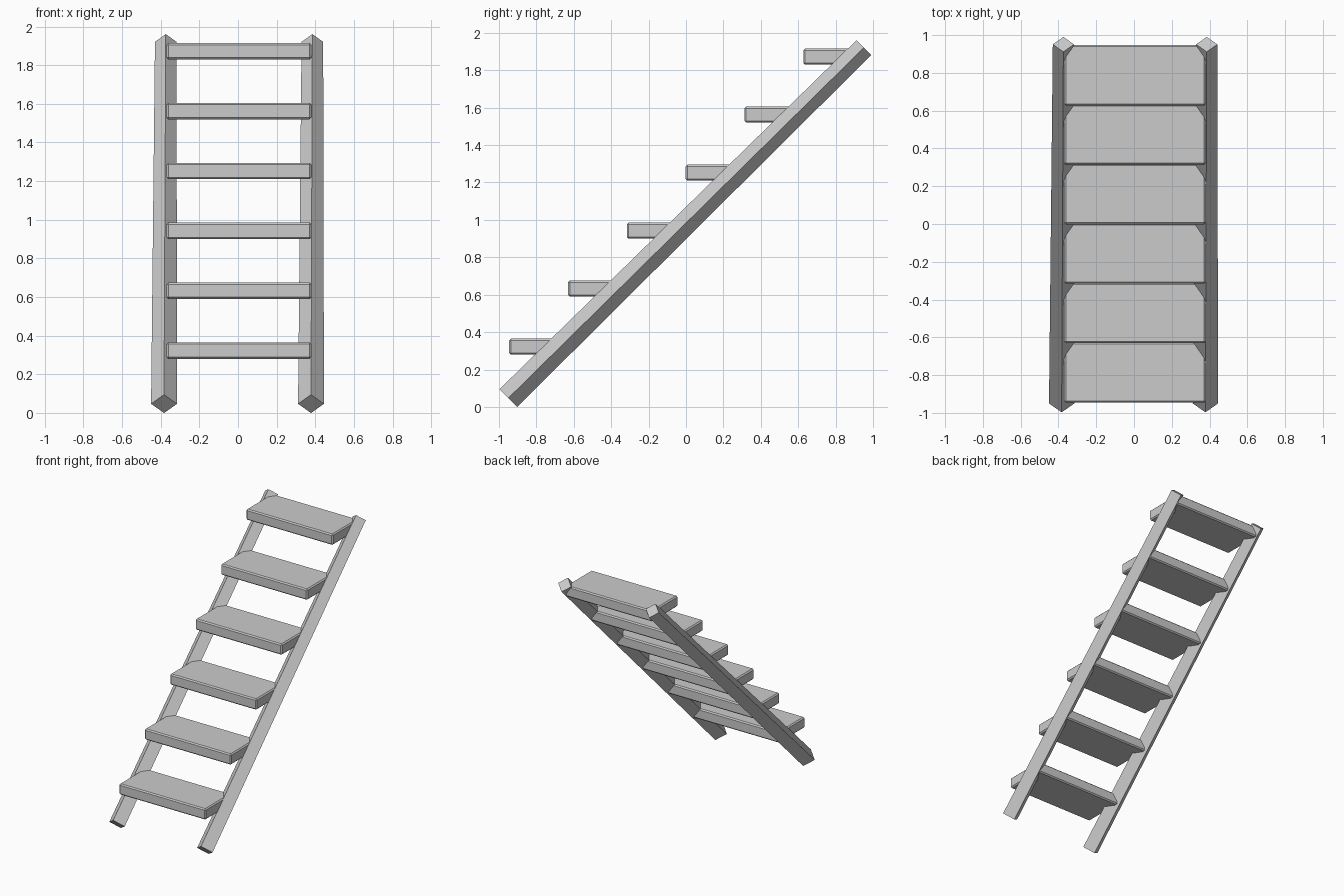
import bpy
import bmesh
from mathutils import Matrix, Vector

cube = bpy.data.objects.get("Cube")
if cube:
    bpy.data.objects.remove(cube, do_unlink=True)

grey = bpy.data.materials.new("light grey")
grey.use_nodes = True
grey.diffuse_color = (0.6, 0.6, 0.6, 1)
grey.node_tree.nodes["Principled BSDF"].inputs["Base Color"].default_value = (0.6, 0.6, 0.6, 1)


def make_object(name, bm):
    mesh = bpy.data.meshes.new(name)
    bm.to_mesh(mesh)
    bm.free()
    mesh.materials.append(grey)
    obj = bpy.data.objects.new(name, mesh)
    bpy.context.collection.objects.link(obj)
    return obj


def rail(name, bottom, top):
    """Square beam set on edge, tapering slightly towards the top."""
    bottom, top = Vector(bottom), Vector(top)
    axis = top - bottom
    turn = axis.normalized().to_track_quat("Z", "Y").to_matrix().to_4x4()
    bm = bmesh.new()
    bmesh.ops.create_cone(bm, cap_ends=True, segments=4, radius1=0.067, radius2=0.056,
                          depth=axis.length,
                          matrix=Matrix.Translation((bottom + top) / 2) @ turn)
    return make_object(name, bm)


def tread(name, front, base):
    """Flat board with narrow chamfered edges."""
    width, depth, height = 0.75, 0.32, 0.085
    bm = bmesh.new()
    centre = Matrix.Translation((0.005, front + depth / 2, base + height / 2))
    bmesh.ops.create_cube(bm, size=1, matrix=centre @ Matrix.Diagonal((width, depth, height, 1)))
    bmesh.ops.bevel(bm, geom=bm.edges[:], offset=0.009, segments=1, affect="EDGES")
    return make_object(name, bm)


# Sloping side rails
rail("right_rail", (-0.383, -0.95, 0.047), (-0.374, 0.951, 1.921))
rail("left_rail", (0.378, -0.95, 0.047), (0.385, 0.951, 1.921))

# Six evenly spaced treads
for i in range(6):
    tread(f"tread_{i + 1}", -0.945 + 0.3145 * i, 0.28 + 0.31 * i)
